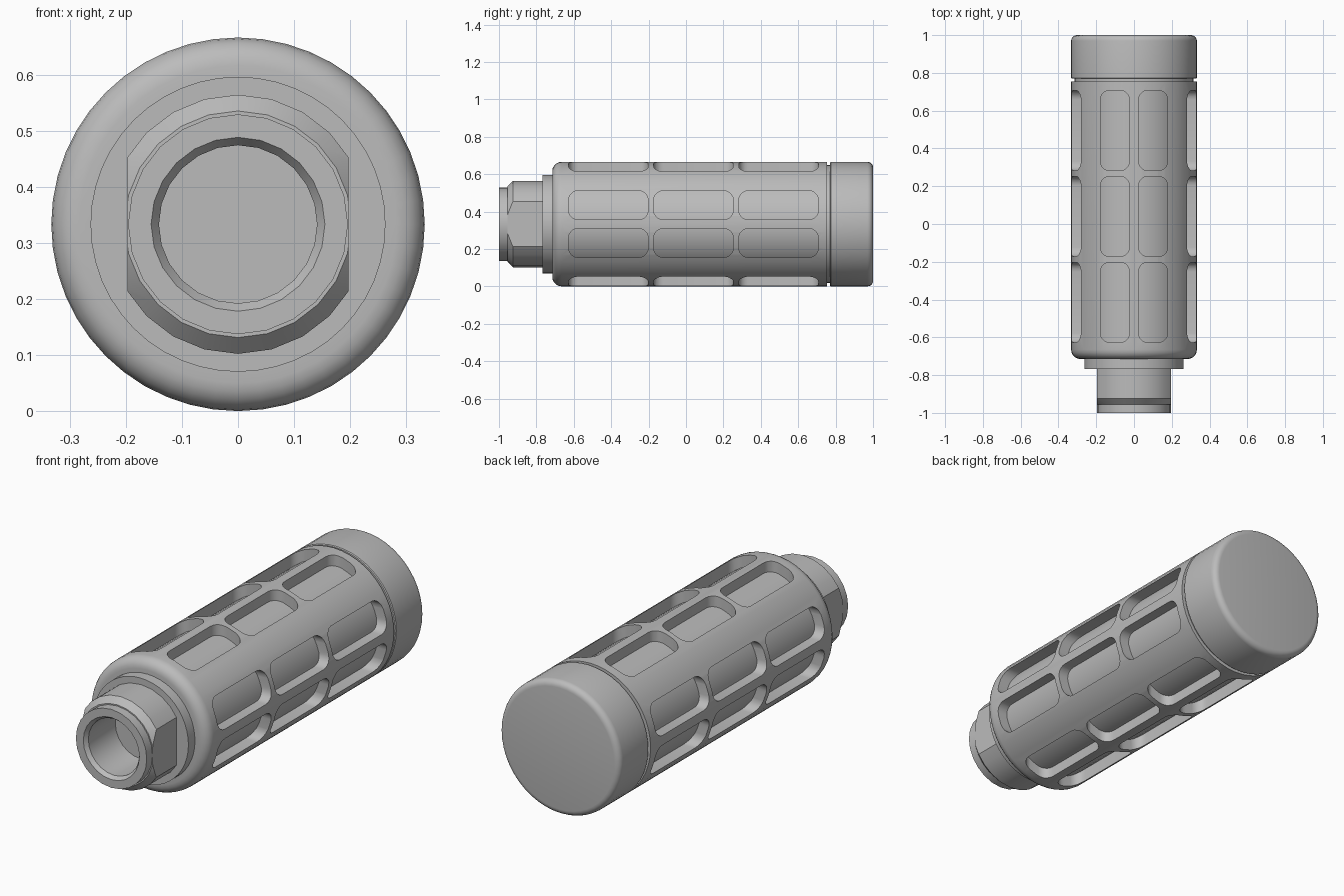
import bpy, bmesh
from math import sin, cos, pi, radians
from mathutils import Matrix, Vector

if "Cube" in bpy.data.objects:
    bpy.data.objects.remove(bpy.data.objects["Cube"], do_unlink=True)

R = 0.333          # outer radius, also the height of the axis

grey = bpy.data.materials.new("plain grey")
grey.use_nodes = True
grey.diffuse_color = (0.5, 0.5, 0.5, 1)
grey.node_tree.nodes["Principled BSDF"].inputs["Base Color"].default_value = (0.5, 0.5, 0.5, 1)


def make_object(name, bm):
    bmesh.ops.recalc_face_normals(bm, faces=bm.faces)
    mesh = bpy.data.meshes.new(name)
    bm.to_mesh(mesh)
    bm.free()
    mesh.materials.append(grey)
    obj = bpy.data.objects.new(name, mesh)
    obj.location.z = R
    bpy.context.collection.objects.link(obj)
    return obj


def arc(r, y, radius, start, end, steps=5):
    """Profile points of a rounded edge, centred on (r, y)."""
    angles = [radians(start + (end - start) * i / steps) for i in range(steps + 1)]
    return [(r + radius * cos(a), y + radius * sin(a)) for a in angles]


def lathe(name, profile, sides, ring=False):
    """Turn (radius, y) points about the y axis; a ring closes on itself."""
    bm = bmesh.new()
    loops = []
    for r, y in profile:
        turn = [2 * pi * i / sides for i in range(sides)]
        loops.append([bm.verts.new((r * sin(a), y, r * cos(a))) for a in turn])
    pairs = list(zip(loops, loops[1:]))
    if ring:
        pairs.append((loops[-1], loops[0]))
    else:
        bm.faces.new(loops[0])
        bm.faces.new(loops[-1])
    for a, b in pairs:
        for i in range(sides):
            j = (i + 1) % sides
            bm.faces.new((a[i], a[j], b[j], b[i]))
    return make_object(name, bm)


def cut(obj, cutter):
    mod = obj.modifiers.new("cut", 'BOOLEAN')
    mod.operation = 'DIFFERENCE'
    mod.solver = 'EXACT'
    mod.object = cutter
    bpy.context.view_layer.objects.active = obj
    bpy.ops.object.modifier_apply(modifier=mod.name)
    bpy.data.objects.remove(cutter, do_unlink=True)


def slot_cutter():
    """Rounded windows: two columns by three rows on each of four sides."""
    bm = bmesh.new()
    half_w, half_l, corner = 0.077, 0.2125, 0.05
    outline = []
    for k, (sx, sy) in enumerate(((1, 1), (-1, 1), (-1, -1), (1, -1))):
        outline += arc(sx * (half_w - corner), sy * (half_l - corner), corner, 90 * k, 90 * k + 90)
    for side in range(4):
        turn = Matrix.Rotation(side * pi / 2, 3, 'Y')
        for cx in (-0.101, 0.101):
            for cy in (-0.415, 0.04, 0.495):
                low, high = ([bm.verts.new(turn @ Vector((cx + x, cy + y, z))) for x, y in outline]
                             for z in (0.2, 0.4))
                bm.faces.new(low)
                bm.faces.new(high)
                for i in range(len(low)):
                    j = (i + 1) % len(low)
                    bm.faces.new((low[i], low[j], high[j], high[i]))
    return make_object("slot_cutter", bm)


def side_cutter():
    """Blocks that mill the two wrench flats."""
    bm = bmesh.new()
    for side in (-1, 1):
        place = Matrix.Translation((side * 0.297, -0.86, 0)) @ Matrix.Diagonal((0.2, 0.4, 0.8, 1))
        bmesh.ops.create_cube(bm, size=1, matrix=place)
    return make_object("flat_cutter", bm)


# Slotted outer sleeve with a rounded front shoulder
sleeve = lathe("slotted_sleeve",
               [(0.25, -0.715)] + arc(R - 0.05, -0.665, 0.05, -90, 0) + [(R, 0.755), (0.25, 0.755)],
               48, ring=True)
cut(sleeve, slot_cutter())

# Inner core seen through the slots and in the groove before the cap
core = lathe("inner_core", [(0.28, -0.70), (0.28, 0.74)], 48)
groove = lathe("cap_groove", [(0.315, 0.74), (0.315, 0.79)], 48)

# End cap with rounded rim
cap = lathe("end_cap", [(R - 0.004, 0.77), (R, 0.774)] + arc(R - 0.03, 0.97, 0.03, 0, 90), 48)

# Front flange
flange = lathe("front_flange", [(0.263, -0.767), (0.263, -0.70)], 48)

# Chamfered neck with two flats, hollow for the bore
neck = lathe("wrench_neck",
             [(0.17, -0.955), (0.202, -0.955), (0.231, -0.925), (0.231, -0.76), (0.17, -0.76)],
             24, ring=True)
cut(neck, side_cutter())

# Threaded-end ring with countersunk bore and a filleted bore floor
nozzle = lathe("nozzle_and_bore",
               [(0.196, -0.75), (0.196, -1.0), (0.155, -1.0), (0.141, -0.98)]
               + arc(0.111, -0.74, 0.03, 0, 90), 24)

# Smooth shading with sharp edges kept
bpy.ops.object.select_all(action='DESELECT')
for obj in (sleeve, core, groove, cap, flange, neck, nozzle):
    obj.select_set(True)
bpy.context.view_layer.objects.active = sleeve
bpy.ops.object.shade_smooth_by_angle(angle=radians(32))
